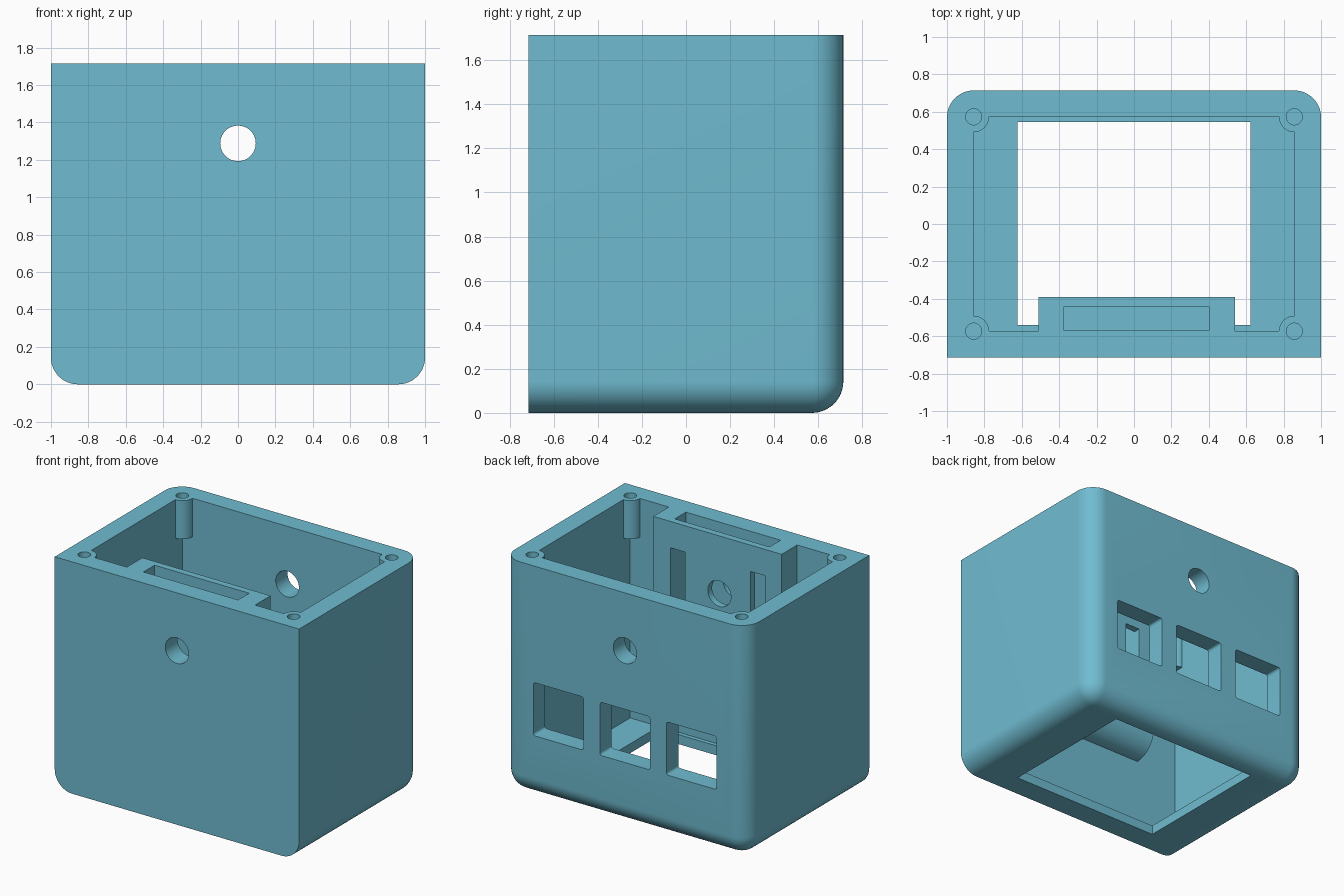
import bpy, bmesh, math
from mathutils import Matrix, Vector

if "Cube" in bpy.data.objects:
    bpy.data.objects.remove(bpy.data.objects["Cube"])

TOP = 1.715
HX, HY = 1.0, 0.714
WALL, FLOOR = 0.143, 0.07

teal = bpy.data.materials.new("teal plastic")
teal.diffuse_color = (0.162, 0.503, 0.638, 1)
teal.use_nodes = True
teal.node_tree.nodes["Principled BSDF"].inputs["Base Color"].default_value = teal.diffuse_color


def to_object(name, bm):
    bmesh.ops.recalc_face_normals(bm, faces=bm.faces)
    mesh = bpy.data.meshes.new(name)
    bm.to_mesh(mesh)
    bm.free()
    mesh.materials.append(teal)
    ob = bpy.data.objects.new(name, mesh)
    bpy.context.collection.objects.link(ob)
    return ob


def box(name, x0, x1, y0, y1, z0, z1, rounded=None, radius=0, segments=8):
    """Box between limits; rounded(edge midpoint in -1..1) picks edges to fillet."""
    bm = bmesh.new()
    bmesh.ops.create_cube(bm, size=2)
    chosen = []
    if rounded:
        for e in bm.edges:
            if rounded((e.verts[0].co + e.verts[1].co) / 2):
                chosen.append(e)
    lo, hi = Vector((x0, y0, z0)), Vector((x1, y1, z1))
    for v in bm.verts:
        v.co = Vector([(lo[i] + hi[i]) / 2 + v.co[i] * (hi[i] - lo[i]) / 2 for i in range(3)])
    if chosen:
        bmesh.ops.bevel(bm, geom=chosen, offset=radius, segments=segments,
                        profile=0.5, affect='EDGES')
    return to_object(name, bm)


def cylinder(name, center, radius, depth, along_y=False, sides=48):
    bm = bmesh.new()
    m = Matrix.Translation(center)
    if along_y:
        m = m @ Matrix.Rotation(math.pi / 2, 4, 'X')
    bmesh.ops.create_cone(bm, cap_ends=True, segments=sides, radius1=radius,
                          radius2=radius, depth=depth, matrix=m)
    return to_object(name, bm)


def cut(target, cutter):
    mod = target.modifiers.new("cut", 'BOOLEAN')
    mod.operation, mod.solver, mod.object = 'DIFFERENCE', 'EXACT', cutter
    bpy.context.view_layer.objects.active = target
    bpy.ops.object.modifier_apply(modifier=mod.name)
    bpy.data.objects.remove(cutter)


# Outer shell: rounded bottom sides and back, flat sharp front and rim
case = box("enclosure", -HX, HX, -HY, HY, 0, TOP,
           lambda m: (m.z < -0.5 and m.y > -0.5) or (m.y > 0.5 and abs(m.x) > 0.5 and abs(m.z) < 0.5),
           WALL, 12)

# Cavity, leaving the corner screw posts and the sensor pocket block standing
PX, PY = HX - WALL, HY - WALL
cavity = box("cavity", -PX, PX, -PY, PY + 0.005, FLOOR, 2.0)
corners = [(sx * PX, sy * (PY + 0.002)) for sx in (-1, 1) for sy in (-1, 1)]
for x, y in corners:
    cut(cavity, cylinder("post", (x, y, 1.43 + 0.4), 0.082, 0.8))
cut(cavity, box("pocket_block", -0.51, 0.54, -0.75, -0.39, 0.567, 2.2,
                lambda m: m.y > 0.5 and m.z < -0.5, 0.178, 12))
cut(case, cavity)

# Floor opening
cut(case, box("floor_opening", -0.622, 0.622, -0.54, 0.545, -0.2, 0.3))

# Sensor pocket open at the rim, with two slots into the cavity
cut(case, box("pocket", -0.375, 0.40, -0.57, -0.44, 0.75, 2.0))
for x0, x1 in ((-0.375, -0.255), (0.28, 0.40)):
    cut(case, box("slot", x0, x1, -0.50, -0.30, 0.95, 1.52))

# Screw holes in the posts
for x, y in corners:
    cut(case, cylinder("screw_hole", (x, y, 1.46 + 0.4), 0.043, 0.8, sides=32))

# Round hole through front and back
cut(case, cylinder("cable_hole", (0, 0, 1.288), 0.095, 2.0, along_y=True))

# Three square ports in the back wall
for x in (-0.545, 0, 0.545):
    cut(case, box("port", x - 0.205, x + 0.205, 0.45, 0.9, 0.46, 0.853,
                  lambda m: abs(m.x) > 0.5 and abs(m.z) > 0.5, 0.018, 4))

# Smooth fillets, sharp edges elsewhere
bpy.ops.object.select_all(action='DESELECT')
case.select_set(True)
bpy.context.view_layer.objects.active = case
bpy.ops.object.shade_smooth_by_angle(angle=math.radians(30))
